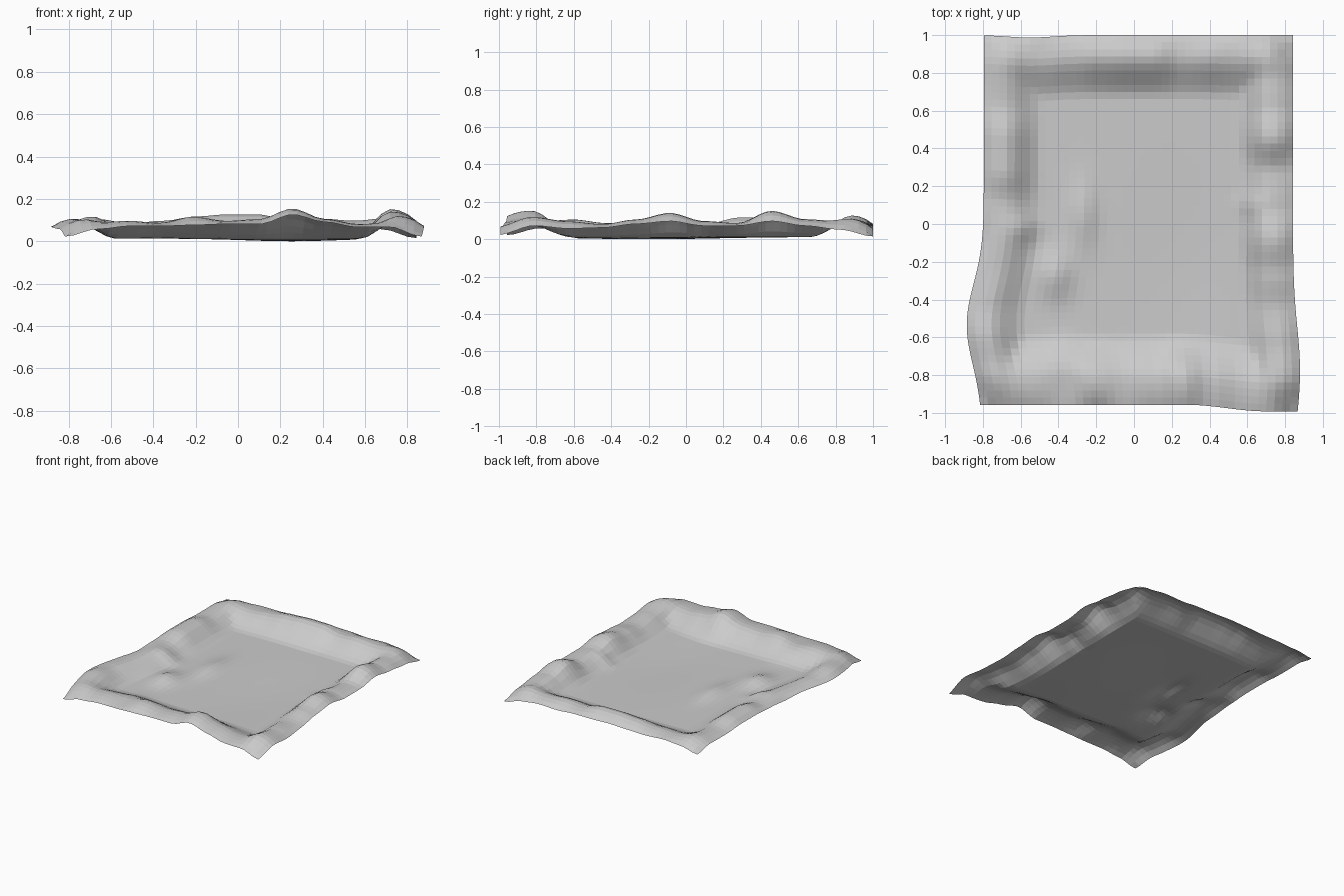
import bpy, bmesh
from math import exp

if "Cube" in bpy.data.objects:
    bpy.data.objects.remove(bpy.data.objects["Cube"], do_unlink=True)

COLS, ROWS = 40, 52

# Heights along each side at even steps: outer hem and puffed ridge, in hundredths
SIDES = {
    "front": dict(hem=[4, 6, 7.5, 7.5, 8, 8.5, 8.5, 13, 9.5, 7, 7, 4],
                  ridge=[7, 9, 10, 8.5, 12, 10, 11, 16, 11, 8.5, 9, 7],
                  crest=.13, foot=.38),
    "back": dict(hem=[6, 7, 8, 7.5, 8, 8.5, 8, 8, 7, 7.5, 6, 3.5],
                 ridge=[8, 10, 9, 10, 12, 13, 13, 10, 11, 10, 11, 6],
                 crest=.11, foot=.34),
    "right": dict(hem=[4, 6, 7, 7, 7, 6, 7, 8, 8, 7, 7, 6],
                  ridge=[7, 10, 11, 9, 8.5, 9, 8.5, 12, 12, 9, 10, 8],
                  crest=.11, foot=.31),
    "left": dict(hem=[4.5, 7.5, 6, 6.5, 8.5, 10, 7.5, 7.5, 10, 7.5, 5.5, 3.5],
                 ridge=[7, 12, 10, 8.5, 11, 14.5, 10, 9, 15.5, 11, 10, 6],
                 crest=.12, foot=.3),
}

# Loose folds inside the rim: x, y, height, width, length
FOLDS = [(-.27, .05, .03, .07, .17), (-.42, -.27, .04, .09, .12),
         (-.58, -.02, .025, .08, .07), (-.38, -.7, .02, .1, .1),
         (.62, .1, .02, .06, .06), (.25, -.2, -.012, .3, .5)]


def smooth(t):
    t = max(0, min(1, t))
    return t * t * (3 - 2 * t)


def sample(values, t):
    """Smoothly interpolate evenly spaced heights."""
    p = t * (len(values) - 1)
    i = min(int(p), len(values) - 2)
    f = smooth(p - i)
    return (values[i] * (1 - f) + values[i + 1] * f) / 100


def bump(x, y, cx, cy, sx, sy):
    return exp(-((x - cx) / sx) ** 2 - ((y - cy) / sy) ** 2)


def outline(u, v):
    """Rectangle with a gently wavy hem, flared at the front."""
    y0 = -.957 - .035 * smooth((u - .65) / .25)
    y1 = 1 - .013 * bump(u, 0, .15, 0, .1, 1)
    y = y0 + (y1 - y0) * v
    x0 = -.795 - .09 * bump(0, y, 0, -.53, 1, .3) - .008 * (1 - smooth(v * 4))
    x1 = .842 + .037 * bump(0, y, 0, -.78, 1, .33)
    return x0 + (x1 - x0) * u, y, x0, x1, y0, y1


def height(x, y, u, v, x0, x1, y0, y1):
    reach = {"front": (y - y0, u), "back": (y1 - y, u),
             "right": (x - x0, v), "left": (x1 - x, v)}
    rise, drop = 0, 0
    for name, (d, t) in reach.items():
        s = SIDES[name]
        ridge, hem = sample(s["ridge"], t), sample(s["hem"], t)
        up = (ridge - .015) * smooth((s["foot"] - d) / (s["foot"] - s["crest"]))
        rise += up ** 4
        drop = max(drop, (ridge - hem) * max(0, 1 - d / s["crest"]) ** 2)
    z = .015 + rise ** .25 - drop
    for cx, cy, h, sx, sy in FOLDS:
        z += h * bump(x, y, cx, cy, sx, sy)
    # Corners hang lower
    for cx, cy in ((x0, y0), (x1, y0), (x0, y1), (x1, y1)):
        z -= .025 * bump(x, y, cx, cy, .1, .1)
    return max(z, .002)


# Crumpled sheet
bm = bmesh.new()
grid = []
for j in range(ROWS + 1):
    row = []
    for i in range(COLS + 1):
        u, v = i / COLS, j / ROWS
        x, y, *ends = outline(u, v)
        row.append(bm.verts.new((x, y, height(x, y, u, v, *ends))))
    grid.append(row)
for j in range(ROWS):
    for i in range(COLS):
        bm.faces.new((grid[j][i], grid[j][i + 1], grid[j + 1][i + 1], grid[j + 1][i]))

# Rest the lowest point on the ground
low = min(vert.co.z for vert in bm.verts)
bmesh.ops.translate(bm, verts=bm.verts, vec=(0, 0, -low))
mesh = bpy.data.meshes.new("crumpled_sheet")
bm.to_mesh(mesh)
bm.free()
sheet = bpy.data.objects.new("crumpled_sheet", mesh)
bpy.context.collection.objects.link(sheet)

# Plain grey cloth
cloth = bpy.data.materials.new("light_grey_cloth")
cloth.use_nodes = True
grey = (.6, .6, .6, 1)
cloth.diffuse_color = grey
cloth.node_tree.nodes["Principled BSDF"].inputs["Base Color"].default_value = grey
mesh.materials.append(cloth)
